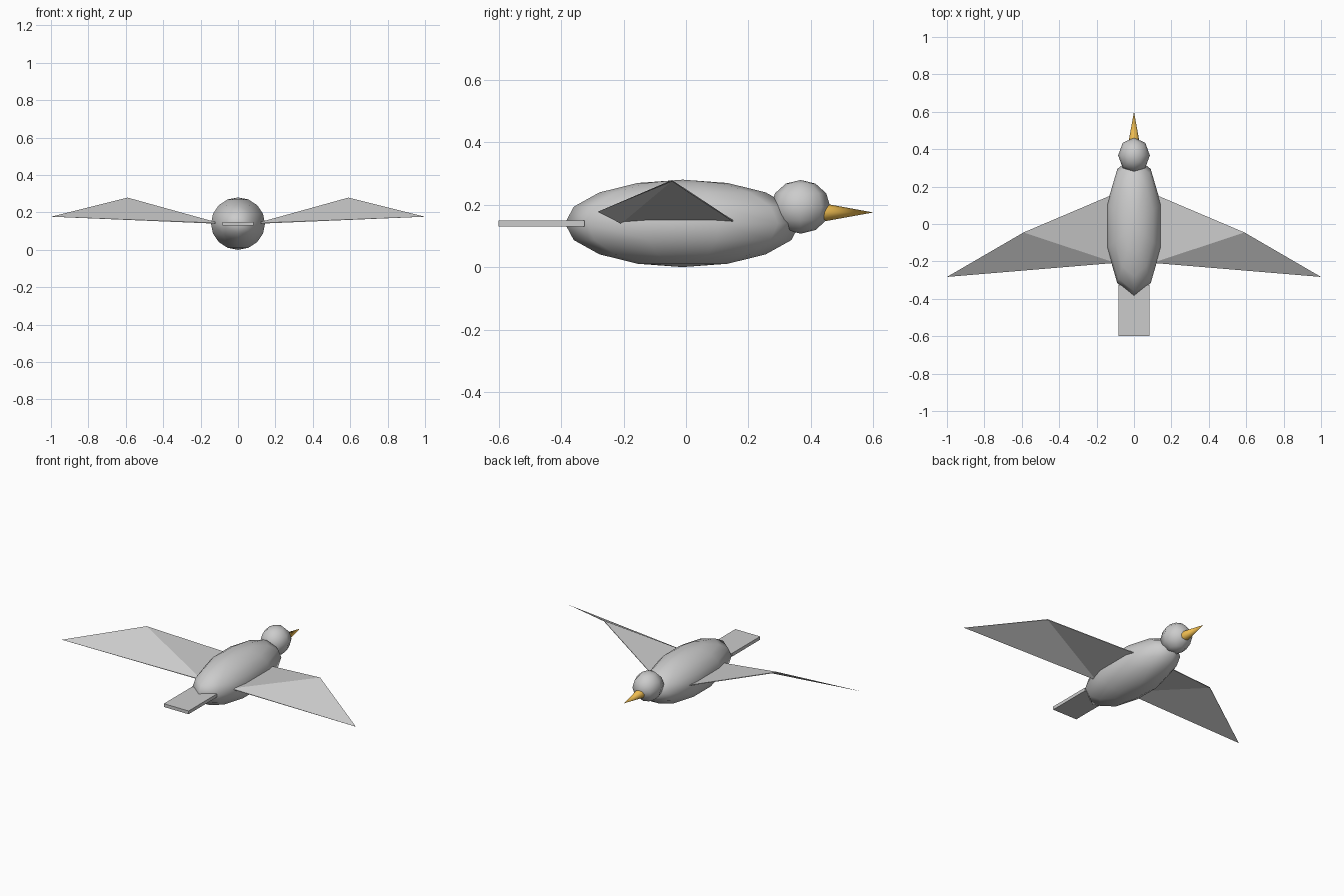
import bpy, bmesh, math

if "Cube" in bpy.data.objects:
    bpy.data.objects.remove(bpy.data.objects["Cube"])


def finish(bm, name, smooth=False, mat=None):
    bmesh.ops.recalc_face_normals(bm, faces=bm.faces)
    for f in bm.faces:
        f.smooth = smooth
    me = bpy.data.meshes.new(name)
    bm.to_mesh(me)
    bm.free()
    ob = bpy.data.objects.new(name, me)
    bpy.context.collection.objects.link(ob)
    if mat:
        me.materials.append(mat)
    return ob


def ellipsoid(name, segs, rings, radii, centre):
    bm = bmesh.new()
    bmesh.ops.create_uvsphere(bm, u_segments=segs, v_segments=rings, radius=1)
    bmesh.ops.scale(bm, vec=radii, verts=bm.verts)
    bmesh.ops.translate(bm, vec=centre, verts=bm.verts)
    return finish(bm, name, True)


# Body and head
ellipsoid("body", 10, 8, (0.152, 0.377, 0.14), (0, -0.011, 0.14))
ellipsoid("head", 8, 6, (0.085, 0.095, 0.086), (0, 0.367, 0.193))

# Beak
orange = bpy.data.materials.new("orange")
orange.diffuse_color = (0.85, 0.5, 0.08, 1)
orange.use_nodes = True
orange.node_tree.nodes["Principled BSDF"].inputs["Base Color"].default_value = orange.diffuse_color
bm = bmesh.new()
bmesh.ops.create_cone(bm, cap_ends=True, segments=8, radius1=0.029, radius2=0, depth=0.16)
for v in bm.verts:
    x, y, z = v.co
    v.co = (x, z + 0.52, -y + 0.175)
beak = finish(bm, "beak", True, orange)
beak.data.set_sharp_from_angle(angle=math.radians(50))

# Tail
bm = bmesh.new()
bmesh.ops.create_cube(bm, size=1)
bmesh.ops.scale(bm, vec=(0.168, 0.275, 0.02), verts=bm.verts)
bmesh.ops.translate(bm, vec=(0, -0.4625, 0.14), verts=bm.verts)
finish(bm, "tail")

# Wings: thin folded sheets, tapering to a point at the tip
front, elbow, back = (0.1, 0.163, 0.142), (0.59, -0.045, 0.279), (0.1, -0.208, 0.143)
for side, name in ((1, "right_wing"), (-1, "left_wing")):
    bm = bmesh.new()
    top = [bm.verts.new((side * x, y, z)) for x, y, z in (front, elbow, back)]
    low = [bm.verts.new((side * x, y, z - 0.004)) for x, y, z in (front, elbow, back)]
    tip = bm.verts.new((side * 1.0, -0.283, 0.177))
    for f, e, b in (top, low):
        bm.faces.new((f, e, b))
        bm.faces.new((e, tip, b))
    bm.faces.new((top[0], top[1], low[1], low[0]))
    bm.faces.new((top[2], top[0], low[0], low[2]))
    bm.faces.new((top[1], tip, low[1]))
    bm.faces.new((top[2], tip, low[2]))
    finish(bm, name)
